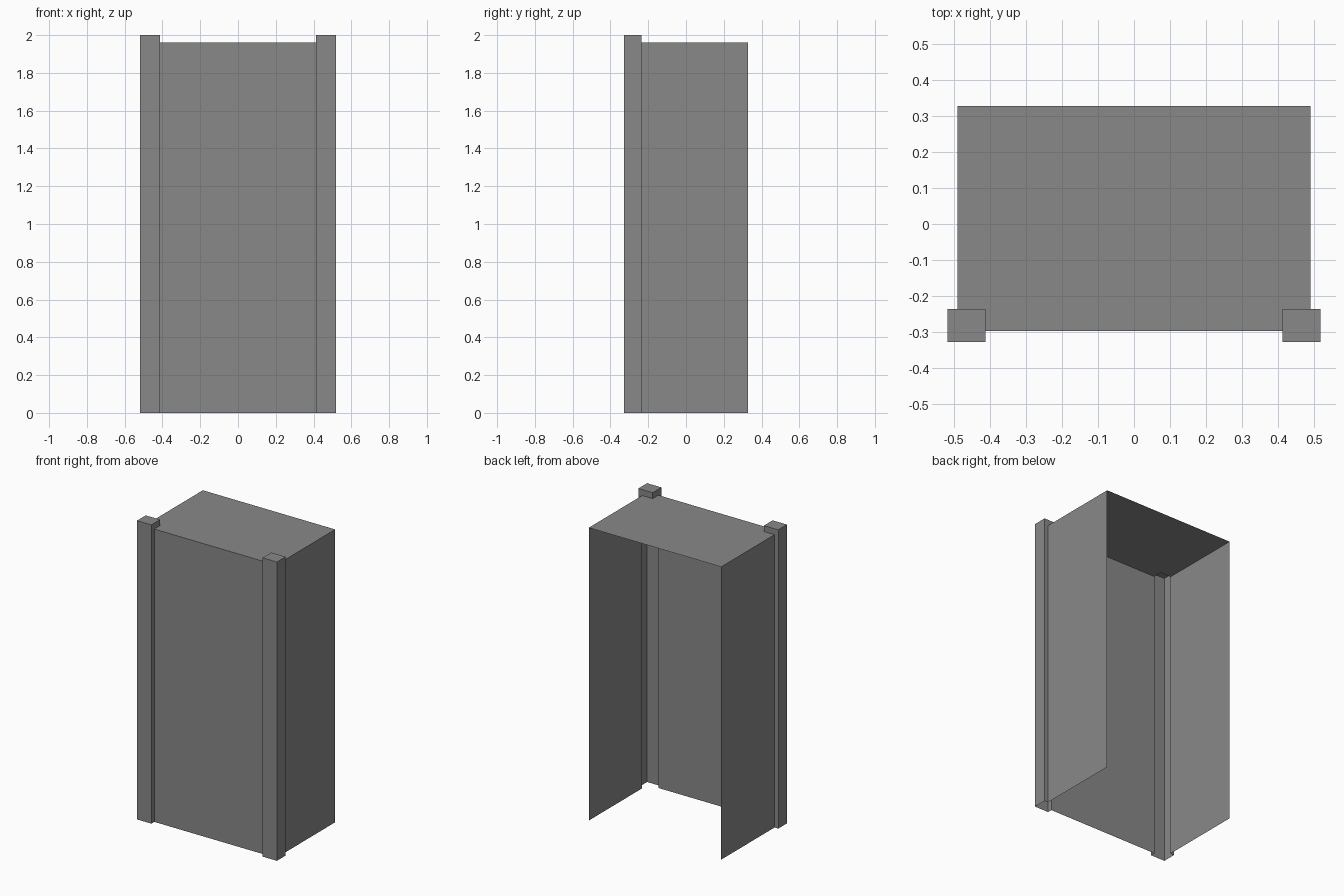
import bpy, bmesh

cube = bpy.data.objects.get("Cube")
if cube:
    bpy.data.objects.remove(cube, do_unlink=True)

# Main dimensions
SIDE_X, BACK_Y, FRONT_Y = 0.49, 0.328, -0.297
POST_IN, POST_OUT = 0.412, 0.518
POST_FRONT, POST_BACK = -0.328, -0.236
ROOF_Z, POST_Z = 1.96, 2.0

grey = bpy.data.materials.new("plain grey")
grey.use_nodes = True
colour = (0.25, 0.25, 0.25, 1)
grey.diffuse_color = colour
grey.node_tree.nodes["Principled BSDF"].inputs["Base Color"].default_value = colour


def flip(path, side):
    """Mirror a clockwise path across x, keeping it clockwise."""
    return path if side > 0 else [(-x, y) for x, y in reversed(path)]


def add_walls(bm, path, bottom, top):
    for a, b in zip(path, path[1:]):
        bm.faces.new([bm.verts.new(p) for p in
                      ((*a, bottom), (*a, top), (*b, top), (*b, bottom))])


def add_cap(bm, outline, z):
    bm.faces.new([bm.verts.new((*p, z)) for p in reversed(outline)])


def finish(name, bm):
    bmesh.ops.remove_doubles(bm, verts=bm.verts, dist=0.0001)
    mesh = bpy.data.meshes.new(name)
    bm.to_mesh(mesh)
    bm.free()
    mesh.materials.append(grey)
    bpy.context.collection.objects.link(bpy.data.objects.new(name, mesh))


# Flat panels, open at the back and underneath
for name, side in (("left", 1), ("right", -1)):
    bm = bmesh.new()
    add_walls(bm, flip([(SIDE_X, BACK_Y), (SIDE_X, POST_BACK)], side), 0, ROOF_Z)
    finish(name + "_side_panel", bm)

bm = bmesh.new()
add_walls(bm, [(POST_IN, FRONT_Y), (-POST_IN, FRONT_Y)], 0, ROOF_Z)
finish("front_panel", bm)

# Roof, notched around the two posts
half = [(SIDE_X, BACK_Y), (SIDE_X, POST_BACK), (POST_IN, POST_BACK), (POST_IN, FRONT_Y)]
bm = bmesh.new()
add_cap(bm, half + flip(half, -1), ROOF_Z)
finish("roof_panel", bm)

# Hollow corner posts: open towards the inside below the roof, closed above it
outer = [(SIDE_X, POST_BACK), (POST_OUT, POST_BACK), (POST_OUT, POST_FRONT),
         (POST_IN, POST_FRONT), (POST_IN, FRONT_Y)]
inner = [(POST_IN, FRONT_Y), (POST_IN, POST_BACK), (SIDE_X, POST_BACK)]
for name, side in (("left", 1), ("right", -1)):
    bm = bmesh.new()
    add_walls(bm, flip(outer, side), 0, POST_Z)
    add_walls(bm, flip(inner, side), ROOF_Z, POST_Z)
    add_cap(bm, flip(outer + inner[1:2], side), POST_Z)
    finish(name + "_front_post", bm)
